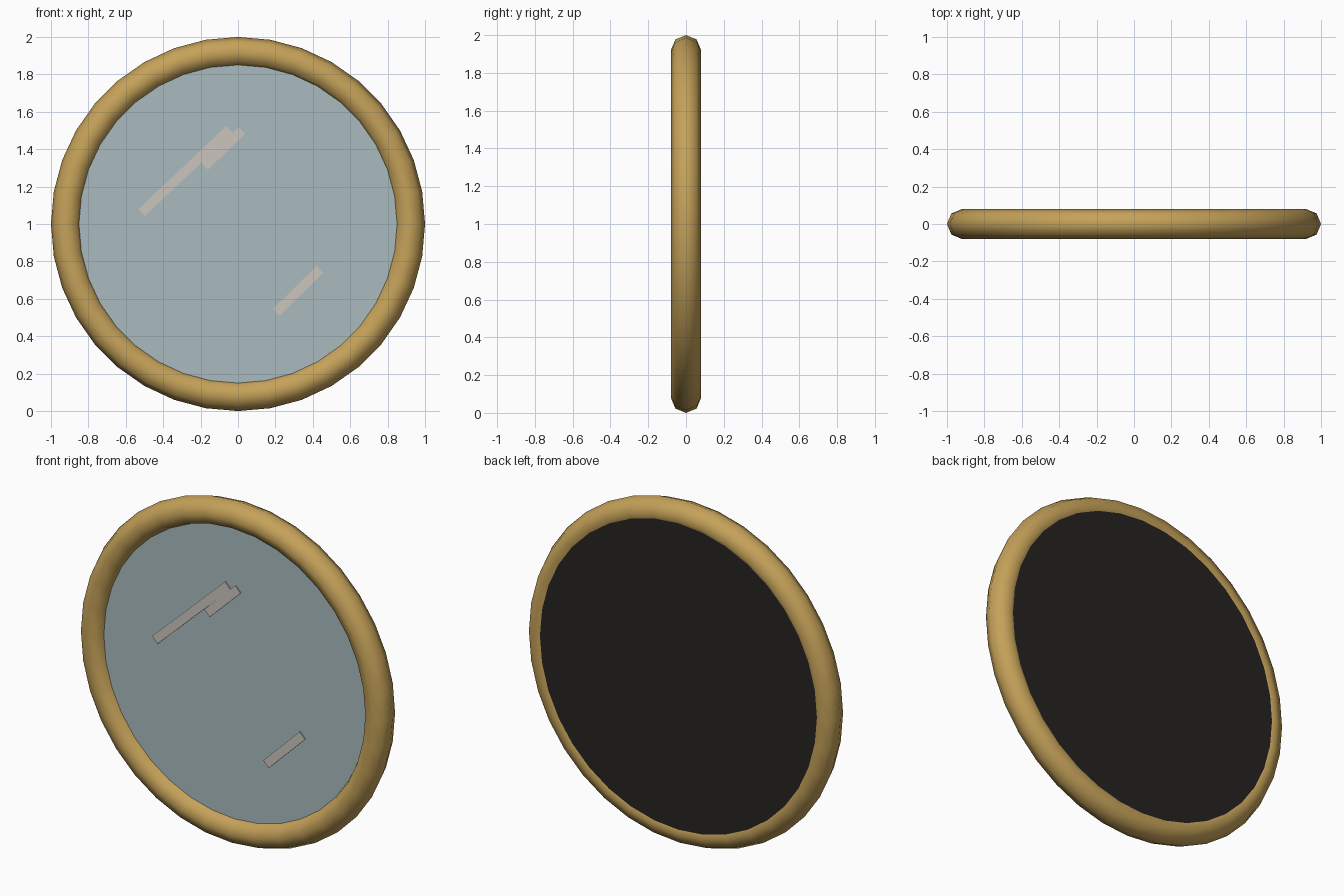
import bpy
from math import radians, hypot, atan2

if "Cube" in bpy.data.objects:
    bpy.data.objects.remove(bpy.data.objects["Cube"])


def material(name, rgb):
    m = bpy.data.materials.new(name)
    m.diffuse_color = (*rgb, 1)
    m.use_nodes = True
    m.node_tree.nodes["Principled BSDF"].inputs["Base Color"].default_value = m.diffuse_color
    return m


GOLD = material("gold", (0.56, 0.36, 0.10))
GLASS = material("glass", (0.40, 0.50, 0.52))
SHINE = material("shine", (0.60, 0.56, 0.51))
DARK = material("dark_backing", (0.02, 0.017, 0.015))


def finish(name, mat):
    ob = bpy.context.object
    ob.name = name
    ob.data.materials.append(mat)
    return ob


def ring(name, z, major, minor, segs, sides):
    bpy.ops.mesh.primitive_torus_add(
        major_radius=major, minor_radius=minor, major_segments=segs,
        minor_segments=sides, location=(0, 0, z), rotation=(radians(90), 0, 0))
    bpy.ops.object.shade_smooth()
    return finish(name, GOLD)


def disc(name, radius, y0, y1, segs, mat):
    bpy.ops.mesh.primitive_cylinder_add(
        vertices=segs, radius=radius, depth=y1 - y0,
        location=(0, (y0 + y1) / 2, 1), rotation=(radians(90), 0, 0))
    bpy.ops.object.shade_smooth_by_angle(angle=radians(30))
    return finish(name, mat)


def streak(name, a, b, width=0.05):
    # thin bar lying on the glass from point a to point b (x, z)
    dx, dz = b[0] - a[0], b[1] - a[1]
    bpy.ops.mesh.primitive_cube_add(
        size=1, location=((a[0] + b[0]) / 2, -0.027, (a[1] + b[1]) / 2),
        rotation=(0, -atan2(dz, dx), 0))
    ob = finish(name, SHINE)
    ob.scale = (hypot(dx, dz), 0.008, width)


# Round frame and the small hanging loop sunk into its top
ring("frame", 1.0, 0.92, 0.08, 36, 8)
ring("hanging_loop", 1.94, 0.04, 0.02, 16, 8)

# Mirror glass and backing panel
disc("mirror_glass", 0.86, -0.025, 0.0, 48, GLASS)
disc("back_panel", 0.90, 0.03, 0.07, 48, DARK)

# Reflection streaks
streak("streak_long", (-0.516, 1.061), (-0.045, 1.505))
streak("streak_short", (-0.179, 1.308), (0.021, 1.50))
streak("streak_low", (0.203, 0.527), (0.438, 0.757))
